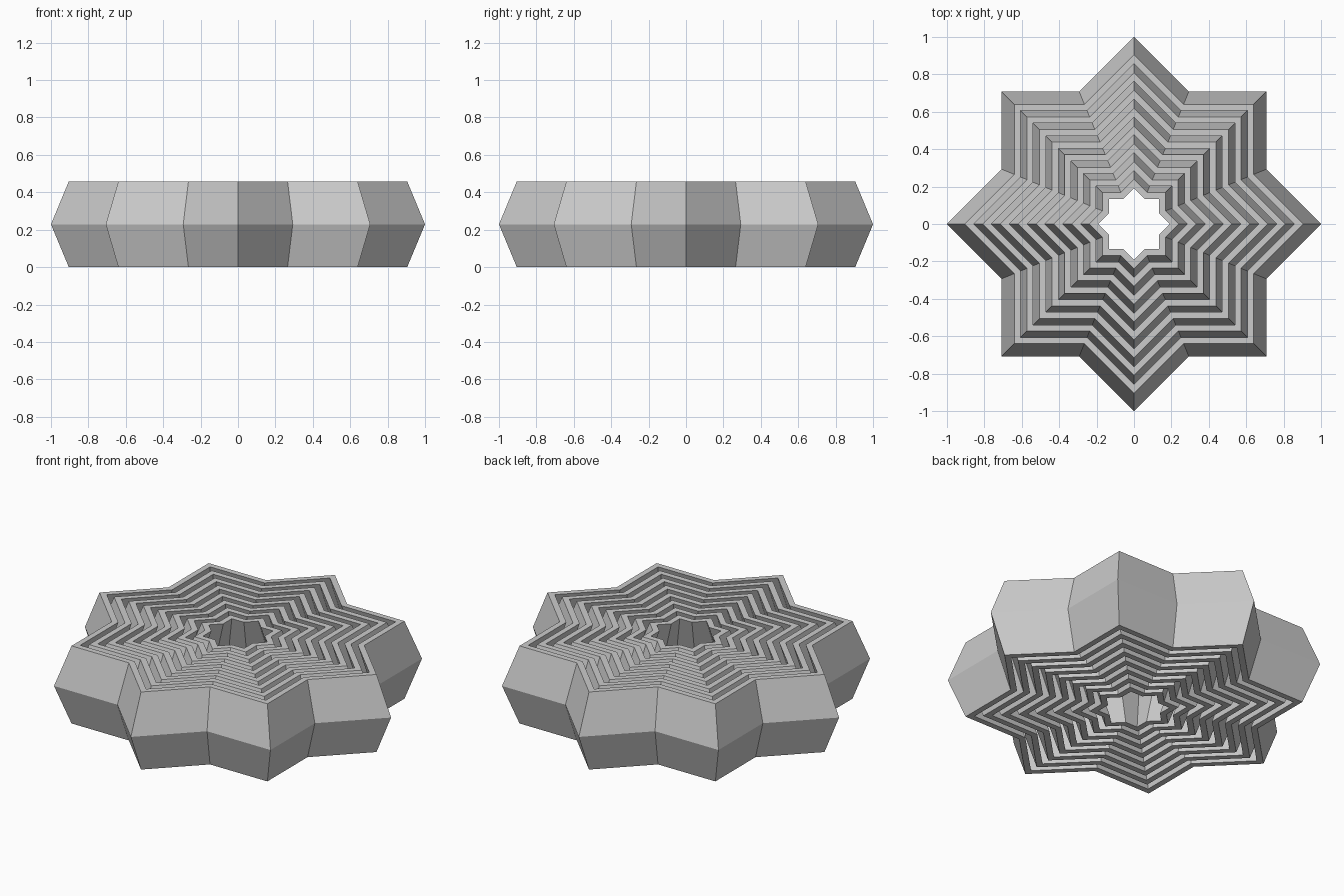
import bpy
import bmesh
from math import cos, sin, pi

cube = bpy.data.objects.get("Cube")
if cube:
    bpy.data.objects.remove(cube, do_unlink=True)

HEIGHT = 0.458
STEP = 1 / 21            # wall thickness and gap between rings
LEAN = 2 * STEP          # how far the walls bulge at mid height
RINGS = 8
POINTS = 8
VALLEY = cos(pi / 4) / cos(pi / 8)   # valley radius relative to tip radius

grey = bpy.data.materials.new("plain grey")
grey.use_nodes = True
grey.diffuse_color = (0.6, 0.6, 0.6, 1)
grey.node_tree.nodes["Principled BSDF"].inputs["Base Color"].default_value = (0.6, 0.6, 0.6, 1)


def star_loop(bm, radius, z):
    """Eight-pointed star outline at one height."""
    verts = []
    for i in range(2 * POINTS):
        r = radius * (VALLEY if i % 2 else 1)
        a = i * pi / POINTS
        verts.append(bm.verts.new((r * cos(a), r * sin(a), z)))
    return verts


def star_ring(name, outer):
    """Thin star-shaped wall with a chevron cross-section."""
    inner = outer - STEP
    section = [(outer - LEAN, 0), (outer, HEIGHT / 2), (outer - LEAN, HEIGHT),
               (inner - LEAN, HEIGHT), (inner, HEIGHT / 2), (inner - LEAN, 0)]
    bm = bmesh.new()
    loops = [star_loop(bm, r, z) for r, z in section]
    n = 2 * POINTS
    for k, low in enumerate(loops):
        high = loops[(k + 1) % len(loops)]
        for i in range(n):
            j = (i + 1) % n
            bm.faces.new((low[i], low[j], high[j], high[i]))
    bmesh.ops.recalc_face_normals(bm, faces=bm.faces)
    mesh = bpy.data.meshes.new(name)
    bm.to_mesh(mesh)
    bm.free()
    mesh.materials.append(grey)
    bpy.context.collection.objects.link(bpy.data.objects.new(name, mesh))


# Nested rings from the outside in
for k in range(RINGS):
    star_ring(f"star_ring_{k + 1}", 1 - 2 * STEP * k)
